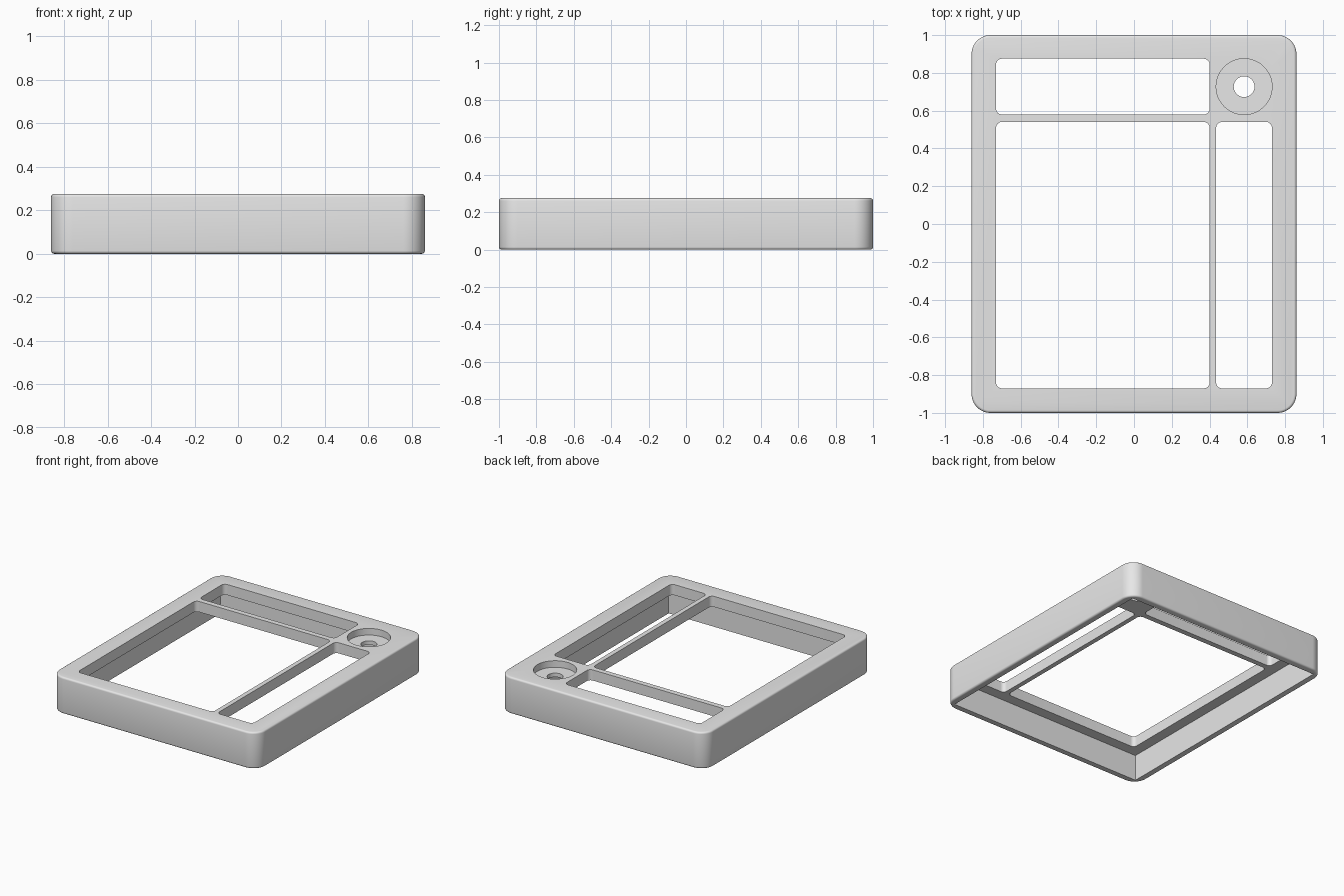
import bpy
import bmesh
from math import cos, sin, pi, radians

cube = bpy.data.objects.get("Cube")
if cube:
    bpy.data.objects.remove(cube, do_unlink=True)

HEIGHT = 0.275
PLATE_UNDERSIDE = HEIGHT - 0.08
ABOVE = HEIGHT + 0.1

grey = bpy.data.materials.new("light grey")
grey.use_nodes = True
grey.diffuse_color = (0.8, 0.8, 0.8, 1)
grey.node_tree.nodes["Principled BSDF"].inputs["Base Color"].default_value = (0.8, 0.8, 0.8, 1)


def rounded_outline(x0, x1, y0, y1, radius, steps):
    """Counter-clockwise rectangle with arc corners."""
    if radius == 0:
        return [(x0, y0), (x1, y0), (x1, y1), (x0, y1)]
    centres = [(x1 - radius, y1 - radius), (x0 + radius, y1 - radius),
               (x0 + radius, y0 + radius), (x1 - radius, y0 + radius)]
    points = []
    for quarter, (cx, cy) in enumerate(centres):
        for i in range(steps + 1):
            a = (quarter + i / steps) * pi / 2
            points.append((cx + radius * cos(a), cy + radius * sin(a)))
    return points


def circle_outline(cx, cy, radius, sides=64):
    return [(cx + radius * cos(2 * pi * i / sides), cy + radius * sin(2 * pi * i / sides))
            for i in range(sides)]


def prism(name, outline, z0, z1):
    bm = bmesh.new()
    base = bm.faces.new([bm.verts.new((x, y, z0)) for x, y in outline])
    top = bmesh.ops.extrude_face_region(bm, geom=[base])["geom"]
    bmesh.ops.translate(bm, vec=(0, 0, z1 - z0),
                        verts=[v for v in top if isinstance(v, bmesh.types.BMVert)])
    bmesh.ops.recalc_face_normals(bm, faces=bm.faces[:])
    mesh = bpy.data.meshes.new(name)
    bm.to_mesh(mesh)
    bm.free()
    mesh.materials.append(grey)
    obj = bpy.data.objects.new(name, mesh)
    bpy.context.scene.collection.objects.link(obj)
    return obj


# Outer body with softened top and bottom rims
frame = prism("tray_frame", rounded_outline(-0.86, 0.86, -1, 1, 0.1, 12), 0, HEIGHT)
bevel = frame.modifiers.new("rim_fillet", "BEVEL")
bevel.width = 0.014
bevel.segments = 4
bevel.limit_method = "ANGLE"
bevel.angle_limit = radians(40)

# Hollow underside, three openings, round recess and its through hole
cutters = [
    prism("underside_cutter", rounded_outline(-0.81, 0.81, -0.95, 0.95, 0, 1), -0.1, PLATE_UNDERSIDE),
    prism("recess_cutter", circle_outline(0.583, 0.727, 0.148), HEIGHT - 0.05, ABOVE),
    prism("hole_cutter", circle_outline(0.583, 0.727, 0.055), 0.1, ABOVE),
]
openings = {
    "main_opening": (-0.73, 0.4, -0.87, 0.54),
    "back_opening": (-0.73, 0.4, 0.58, 0.875),
    "side_opening": (0.435, 0.73, -0.87, 0.54),
}
for name, box in openings.items():
    cutters.append(prism(name + "_cutter", rounded_outline(*box, 0.03, 8), 0.1, ABOVE))

for cutter in cutters:
    cutter.hide_render = True
    cut = frame.modifiers.new(cutter.name, "BOOLEAN")
    cut.operation = "DIFFERENCE"
    cut.solver = "EXACT"
    cut.object = cutter

# Bake the cuts, then drop the helpers
depsgraph = bpy.context.evaluated_depsgraph_get()
finished = bpy.data.meshes.new_from_object(frame.evaluated_get(depsgraph))
frame.modifiers.clear()
frame.data = finished
for cutter in cutters:
    bpy.data.objects.remove(cutter, do_unlink=True)

# Smooth fillets, keep hard edges
bpy.ops.object.select_all(action="DESELECT")
frame.select_set(True)
bpy.context.view_layer.objects.active = frame
bpy.ops.object.shade_smooth_by_angle(angle=radians(30))
